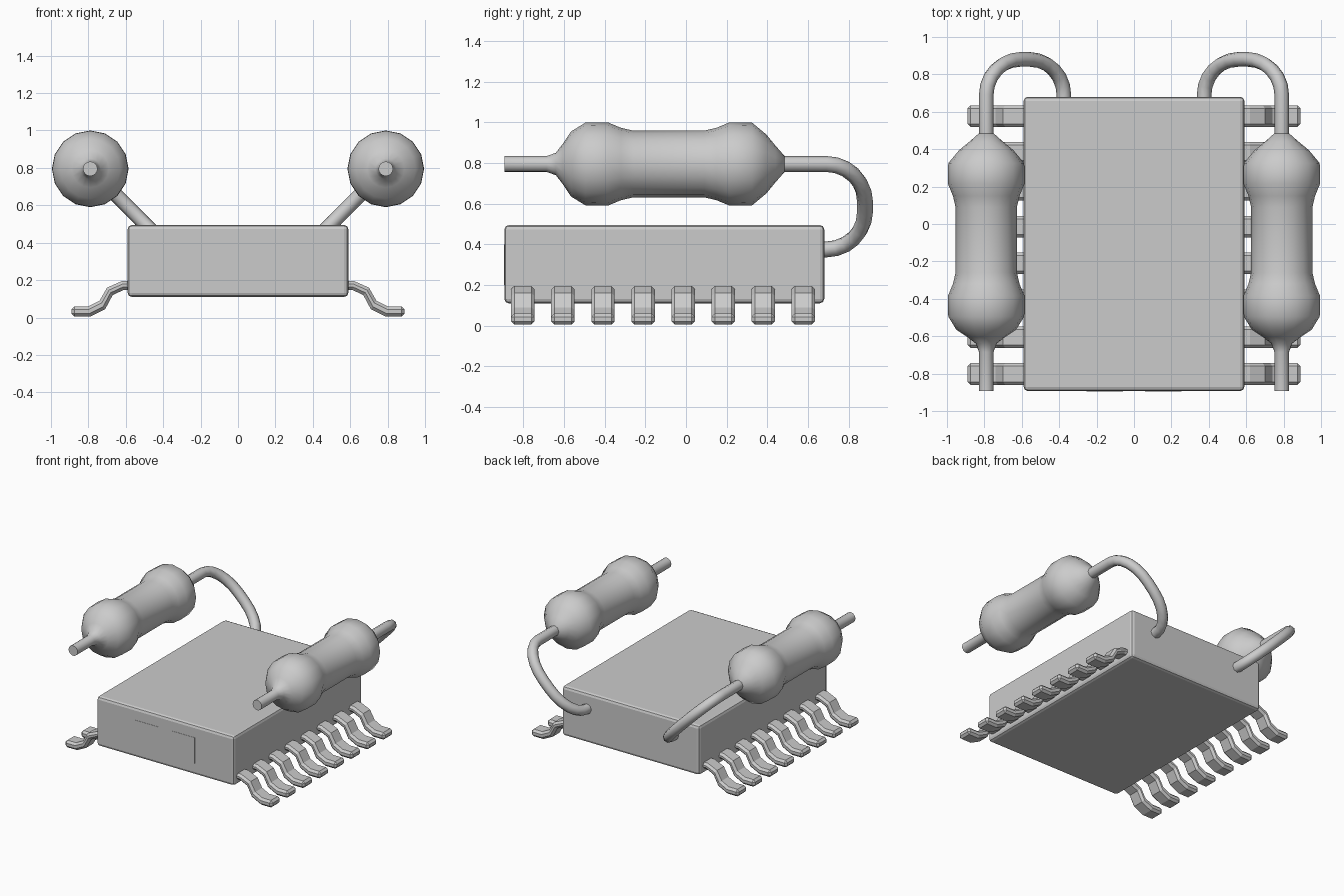
import bpy, bmesh
from math import sin, cos, pi
from mathutils import Vector, Matrix

if "Cube" in bpy.data.objects:
    bpy.data.objects.remove(bpy.data.objects["Cube"])


def link(name, bm, smooth=False):
    bmesh.ops.recalc_face_normals(bm, faces=bm.faces)
    for f in bm.faces:
        f.smooth = smooth
    me = bpy.data.meshes.new(name)
    bm.to_mesh(me)
    bm.free()
    ob = bpy.data.objects.new(name, me)
    bpy.context.collection.objects.link(ob)
    return ob


def box(name, lo, hi, bevel=0.0, segments=2):
    lo, hi = Vector(lo), Vector(hi)
    bm = bmesh.new()
    bmesh.ops.create_cube(bm, size=1, matrix=Matrix.Translation((lo + hi) / 2)
                          @ Matrix.Diagonal((*(hi - lo), 1)))
    ob = link(name, bm)
    if bevel:
        mod = ob.modifiers.new("Bevel", 'BEVEL')
        mod.width, mod.segments = bevel, segments
    return ob


def mirror_x(ob):
    ob.modifiers.new("Mirror", 'MIRROR')


def smooth(ob, angle):
    bpy.ops.object.select_all(action='DESELECT')
    ob.select_set(True)
    bpy.context.view_layer.objects.active = ob
    bpy.ops.object.shade_smooth_by_angle(angle=angle)


# Chip body
box("chip_body", (-0.59, -0.893, 0.11), (0.59, 0.68, 0.495), 0.022)

# Flush square eyes on the front face
mirror_x(box("eye_panel", (0.06, -0.895, 0.2), (0.255, -0.88, 0.4)))

# Gull-wing pins: one side profile, extruded along y
PIN = [(0.57, 0.195), (0.62, 0.195), (0.70, 0.16), (0.74, 0.09), (0.80, 0.06), (0.89, 0.06),
       (0.89, 0.005), (0.79, 0.005), (0.71, 0.045), (0.67, 0.12), (0.61, 0.148), (0.57, 0.148)]
for i in range(8):
    y = -0.802 + i * 0.197
    bm = bmesh.new()
    face = bm.faces.new([bm.verts.new((x, y - 0.0575, z)) for x, z in PIN])
    ext = bmesh.ops.extrude_face_region(bm, geom=[face])
    bmesh.ops.translate(bm, vec=(0, 0.115, 0),
                        verts=[v for v in ext["geom"] if isinstance(v, bmesh.types.BMVert)])
    pin = link(f"pin_{i + 1}", bm)
    bev = pin.modifiers.new("Bevel", 'BEVEL')
    bev.width, bev.segments = 0.016, 1
    bev.limit_method, bev.angle_limit = 'ANGLE', 1.2
    mirror_x(pin)

# Resistor: lathed profile (y, radius) with the front lead included
RX, RZ, SIDES = 0.79, 0.795, 16
PROFILE = [(-0.893, 0.039), (-0.685, 0.039), (-0.64, 0.055), (-0.605, 0.10), (-0.565, 0.16),
           (-0.495, 0.203), (-0.385, 0.205), (-0.32, 0.178), (-0.26, 0.164), (0.09, 0.164),
           (0.15, 0.178), (0.215, 0.205), (0.325, 0.203), (0.395, 0.145), (0.44, 0.09),
           (0.485, 0.039)]
bm = bmesh.new()
rings = [[bm.verts.new((RX + r * sin(2 * pi * k / SIDES), y, RZ + r * cos(2 * pi * k / SIDES)))
          for k in range(SIDES)] for y, r in PROFILE]
for a, b in zip(rings, rings[1:]):
    for k in range(SIDES):
        j = (k + 1) % SIDES
        bm.faces.new((a[k], a[j], b[j], b[k]))
bm.faces.new(rings[0])
bm.faces.new(rings[-1])
resistor = link("resistor", bm, True)
smooth(resistor, 0.9)
mirror_x(resistor)

# Rear lead: u runs diagonally from the resistor down to the body, y bulges backwards
path = [(0, 0.46)]
path += [(0.44 * (1 - cos(t * pi / 12)), 0.69 + 0.19 * sin(t * pi / 12)) for t in range(7)]
path += [(1 - 0.44 * (1 - sin(t * pi / 12)), 0.69 + 0.19 * cos(t * pi / 12)) for t in range(7)]
path += [(1, 0.64)]
start, end = Vector((RX, 0, RZ)), Vector((0.375, 0, 0.375))
curve = bpy.data.curves.new("rear_lead", 'CURVE')
curve.dimensions = '3D'
curve.bevel_depth, curve.bevel_resolution, curve.use_fill_caps = 0.039, 2, True
spline = curve.splines.new('POLY')
spline.points.add(len(path) - 1)
for point, (u, y) in zip(spline.points, path):
    p = start.lerp(end, u)
    point.co = (p.x, y, p.z, 1)
lead = bpy.data.objects.new("rear_lead", curve)
bpy.context.collection.objects.link(lead)
bpy.ops.object.select_all(action='DESELECT')
lead.select_set(True)
bpy.context.view_layer.objects.active = lead
bpy.ops.object.convert(target='MESH')
lead = bpy.context.object
smooth(lead, 1.0)
mirror_x(lead)
